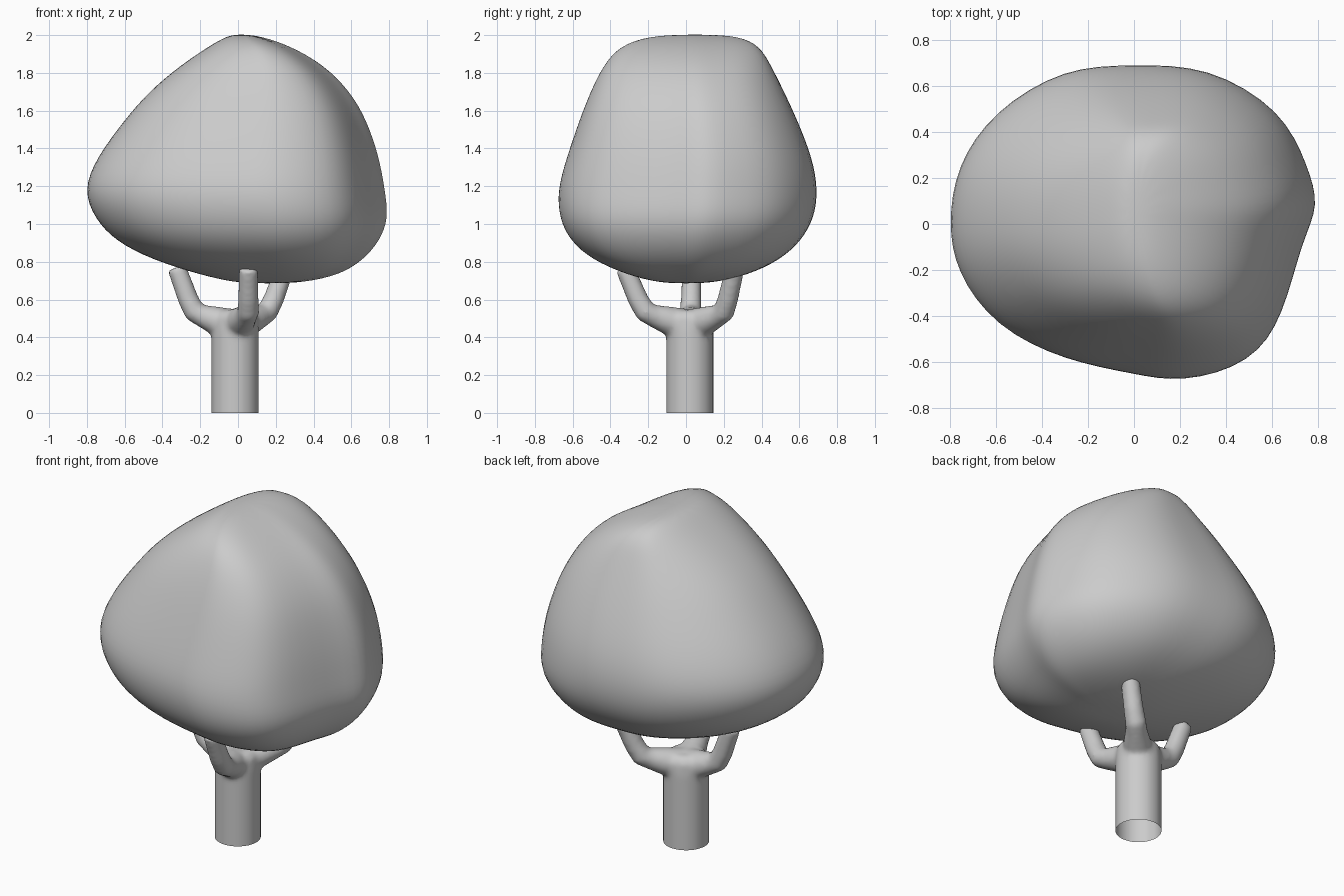
import bpy, bmesh
from mathutils import Vector

if "Cube" in bpy.data.objects:
    bpy.data.objects.remove(bpy.data.objects["Cube"])


def finish(name, bm):
    bmesh.ops.recalc_face_normals(bm, faces=bm.faces[:])
    mesh = bpy.data.meshes.new(name)
    bm.to_mesh(mesh)
    bm.free()
    obj = bpy.data.objects.new(name, mesh)
    bpy.context.collection.objects.link(obj)
    for p in mesh.polygons:
        p.use_smooth = True
    return obj


def loft(bm, rings, tip_a=None, tip_b=None):
    """Skin closed rings of points; close ends with a tip vertex or a cap."""
    vs = [[bm.verts.new(p) for p in r] for r in rings]
    n = len(vs[0])
    for a, b in zip(vs, vs[1:]):
        for i in range(n):
            bm.faces.new((a[i], a[(i + 1) % n], b[(i + 1) % n], b[i]))
    for ring, tip in ((vs[0], tip_a), (vs[-1], tip_b)):
        if tip is None:
            bm.faces.new(ring)
        else:
            t = bm.verts.new(tip)
            for i in range(n):
                bm.faces.new((ring[i], ring[(i + 1) % n], t))


# Canopy: one lumpy plan outline, fitted to the extents at each height
OUTLINE = [(1, .12), (.93, .38), (.8, .72), (.4, 1), (0, 1), (-.37, .99),
           (-.76, .71), (-.96, .36), (-1, 0), (-.96, -.3), (-.75, -.65),
           (-.37, -.86), (0, -.94), (.25, -1), (.63, -.88), (.8, -.58), (.9, -.1)]
# z, xmin, xmax, ymin, ymax
LEVELS = [(.69, -.02, .35, -.15, .15), (.73, -.2, .55, -.32, .33),
          (.81, -.46, .68, -.51, .5), (.91, -.66, .77, -.63, .61),
          (1.03, -.77, .82, -.69, .68), (1.18, -.83, .80, -.70, .70),
          (1.35, -.76, .77, -.65, .67), (1.55, -.61, .70, -.58, .59),
          (1.7, -.48, .61, -.52, .52), (1.84, -.31, .47, -.45, .45),
          (1.945, -.15, .28, -.36, .39), (1.995, -.06, .12, -.2, .28)]
bm = bmesh.new()
rings = [[((a + b) / 2 + u * (b - a) / 2, (c + d) / 2 + v * (d - c) / 2, z)
          for u, v in OUTLINE] for z, a, b, c, d in LEVELS]
loft(bm, rings, (.15, 0, .685), (.01, .05, 2.005))
canopy = finish("canopy", bm)
sub = canopy.modifiers.new("smooth", 'SUBSURF')
sub.levels = sub.render_levels = 2


# Trunk and three bent branches, merged into one smooth body
def tube(bm, pts, radii, n=24):
    import math
    pts = [Vector(p) for p in pts]
    rings = []
    for i, p in enumerate(pts):
        d = (pts[min(i + 1, len(pts) - 1)] - pts[max(i - 1, 0)]).normalized()
        q = d.to_track_quat('Z', 'Y')
        rings.append([p + q @ Vector((radii[i] * math.cos(k * math.tau / n),
                                      radii[i] * math.sin(k * math.tau / n), 0))
                      for k in range(n)])
    loft(bm, rings)


bm = bmesh.new()
cx, cy = -.015, .02
tube(bm, [(cx, cy, -.06), (cx, cy, .3), (cx, cy, .44), (cx, cy, .51), (cx, cy, .545)],
     [.126, .126, .126, .12, .09])
for bx, by, tx, ty in ((-.23, .025, -.325, .03), (.055, -.215, .055, -.325), (.155, .2, .25, .26)):
    def mix(t, z):
        return (cx + (bx - cx) * t, cy + (by - cy) * t, z)
    tube(bm, [mix(0, .46), mix(.5, .49), mix(.82, .515), (bx, by, .535),
              (bx + (tx - bx) * .35, by + (ty - by) * .35, .6), (tx, ty, .77)],
         [.09, .075, .06, .058, .055, .051])
body = finish("trunk_and_branches", bm)
rm = body.modifiers.new("merge", 'REMESH')
rm.mode = 'VOXEL'
rm.voxel_size = .014
sm = body.modifiers.new("soften", 'SMOOTH')
sm.factor, sm.iterations = .5, 8

# Cut the trunk foot flat and open at the ground
dg = bpy.context.evaluated_depsgraph_get()
bm = bmesh.new()
bm.from_mesh(bpy.data.meshes.new_from_object(body.evaluated_get(dg)))
bmesh.ops.bisect_plane(bm, geom=bm.verts[:] + bm.edges[:] + bm.faces[:],
                       plane_co=(0, 0, 0), plane_no=(0, 0, -1), clear_outer=True)
bpy.data.objects.remove(body)
trunk = finish("trunk_and_branches", bm)
